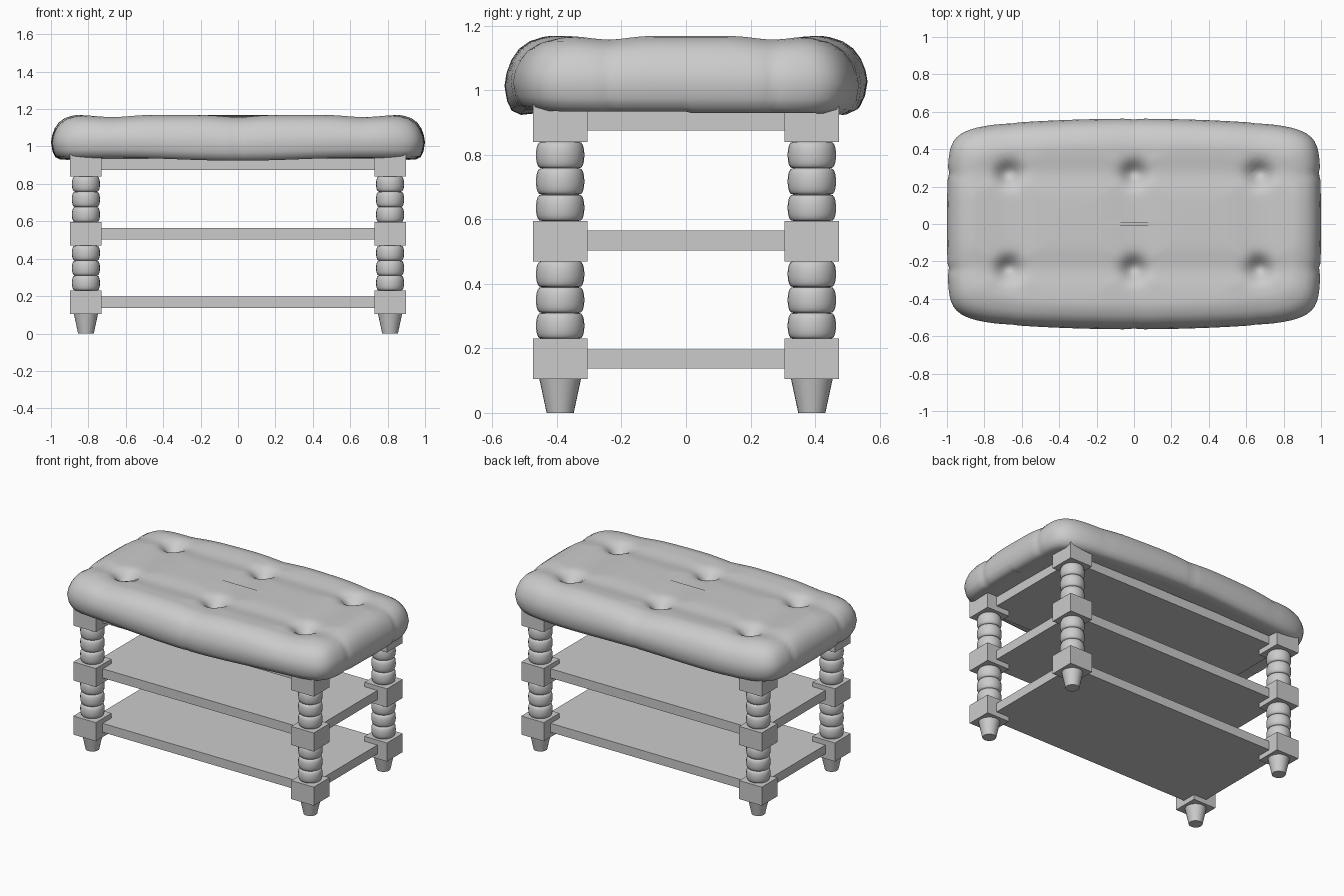
import bpy, bmesh, math
from math import sin, cos, pi, exp

if "Cube" in bpy.data.objects:
    bpy.data.objects.remove(bpy.data.objects["Cube"])

LEG_X, LEG_Y, BLOCK = 0.813, 0.39, 0.168


def finish(bm, name, smooth=None, mirror=False):
    bmesh.ops.recalc_face_normals(bm, faces=bm.faces)
    me = bpy.data.meshes.new(name)
    bm.to_mesh(me)
    bm.free()
    ob = bpy.data.objects.new(name, me)
    bpy.context.collection.objects.link(ob)
    if mirror:
        m = ob.modifiers.new("Mirror", 'MIRROR')
        m.use_axis = (True, True, False)
        m.use_mirror_merge = False
    if smooth:
        bpy.ops.object.select_all(action='DESELECT')
        ob.select_set(True)
        bpy.context.view_layer.objects.active = ob
        bpy.ops.object.shade_smooth_by_angle(angle=math.radians(smooth))
    return ob


def box(name, cx, cy, z0, z1, sx, sy, mirror=False):
    bm = bmesh.new()
    bmesh.ops.create_cube(bm, size=1)
    for v in bm.verts:
        v.co = (cx + v.co.x * sx, cy + v.co.y * sy,
                (z0 + z1) / 2 + v.co.z * (z1 - z0))
    return finish(bm, name, mirror=mirror)


def skin(bm, rings):
    """Join rings of points into a closed solid."""
    vs = [[bm.verts.new(p) for p in ring] for ring in rings]
    n = len(vs[0])
    for a, b in zip(vs, vs[1:]):
        for i in range(n):
            j = (i + 1) % n
            bm.faces.new((a[i], a[j], b[j], b[i]))
    bm.faces.new(vs[0][::-1])
    bm.faces.new(vs[-1])


def lathe(name, profile, sides=24):
    bm = bmesh.new()
    skin(bm, [[(LEG_X + r * cos(2 * pi * i / sides),
                LEG_Y + r * sin(2 * pi * i / sides), z)
               for i in range(sides)] for r, z in profile])
    return finish(bm, name, smooth=50, mirror=True)


# Tapered feet
lathe("foot", [(0.042, 0), (0.065, 0.107)])

# Square leg blocks
for label, z0, z1 in (("lower", 0.105, 0.23), ("middle", 0.47, 0.595), ("upper", 0.84, 0.96)):
    box(label + "_leg_block", LEG_X, LEG_Y, z0, z1, BLOCK, BLOCK, mirror=True)

# Turned leg sections, three beads each
for label, z0, z1 in (("lower", 0.23, 0.47), ("upper", 0.595, 0.84)):
    h = (z1 - z0) / 3
    prof = []
    for b in range(3):
        for k in range(0 if b == 0 else 1, 11):
            a = pi * k / 10
            prof.append((0.056 + 0.019 * max(sin(a), 0) ** 0.65,
                         z0 + h * (b + 0.5 - 0.5 * cos(a))))
    lathe(label + "_turned_leg", prof)

# Shelves and seat board
for label, z0, z1 in (("lower_shelf", 0.137, 0.197), ("middle_shelf", 0.503, 0.565),
                      ("seat_board", 0.875, 0.937)):
    box(label, 0, 0, z0, z1, 2 * 0.825, 2 * 0.40)

# Tufted cushion
SEGS = 192
TUFT_X, TUFT_Y = (-0.67, 0, 0.67), (-0.24, 0.27)


def outline(i):
    a = 2 * pi * i / SEGS
    c, s = cos(a), sin(a)
    r = (abs(c) ** 10 + abs(s) ** 10) ** -0.1
    x, y = c * r, s * r
    return x * (1 - 0.015 * y * y), y * (0.563 - 0.05 * x * x)


def bump(d, w):
    return exp(-(d / w) ** 2)


def cushion_point(x, y, z, inset):
    x, y = x * (1 - inset), y * (1 - inset / 0.563)
    gx = max(bump(x - t, 0.12) for t in TUFT_X)
    gy = max(bump(y - t, 0.08) for t in TUFT_Y)
    top = min(max((z - 1.0) / 0.15, 0), 1)
    z += top * (0.012 - 0.012 * max(gx, gy))
    z -= top * 0.075 * sum(bump(math.hypot(x - tx, y - ty), 0.06)
                           for tx in TUFT_X for ty in TUFT_Y)
    # wavy lower hem and shallow pleats around the sides
    z += (1 - top) * 0.008 * cos(4.7 * x) * (1 if y > 0 else -1)
    if inset < 0.16:
        long_side = abs(y) > 0.4
        d = min(abs(x - t) for t in TUFT_X) if long_side else min(abs(y - t) for t in TUFT_Y)
        k = 1 - 0.008 * bump(d, 0.02)
        x, y = (x, y * k) if long_side else (x * k, y)
    return x, y, z


profile = [(0.10, 0.937), (0.05, 0.932), (0.022, 0.945), (0.008, 0.975), (0, 1.02),
           (0.006, 1.055), (0.02, 1.09), (0.043, 1.12), (0.075, 1.141), (0.115, 1.153)]
profile += [(0.14 + 0.0165 * k, 1.157) for k in range(26)]
bm = bmesh.new()
skin(bm, [[cushion_point(*outline(i), z, inset) for i in range(SEGS)]
          for inset, z in profile])
finish(bm, "cushion", smooth=60)
